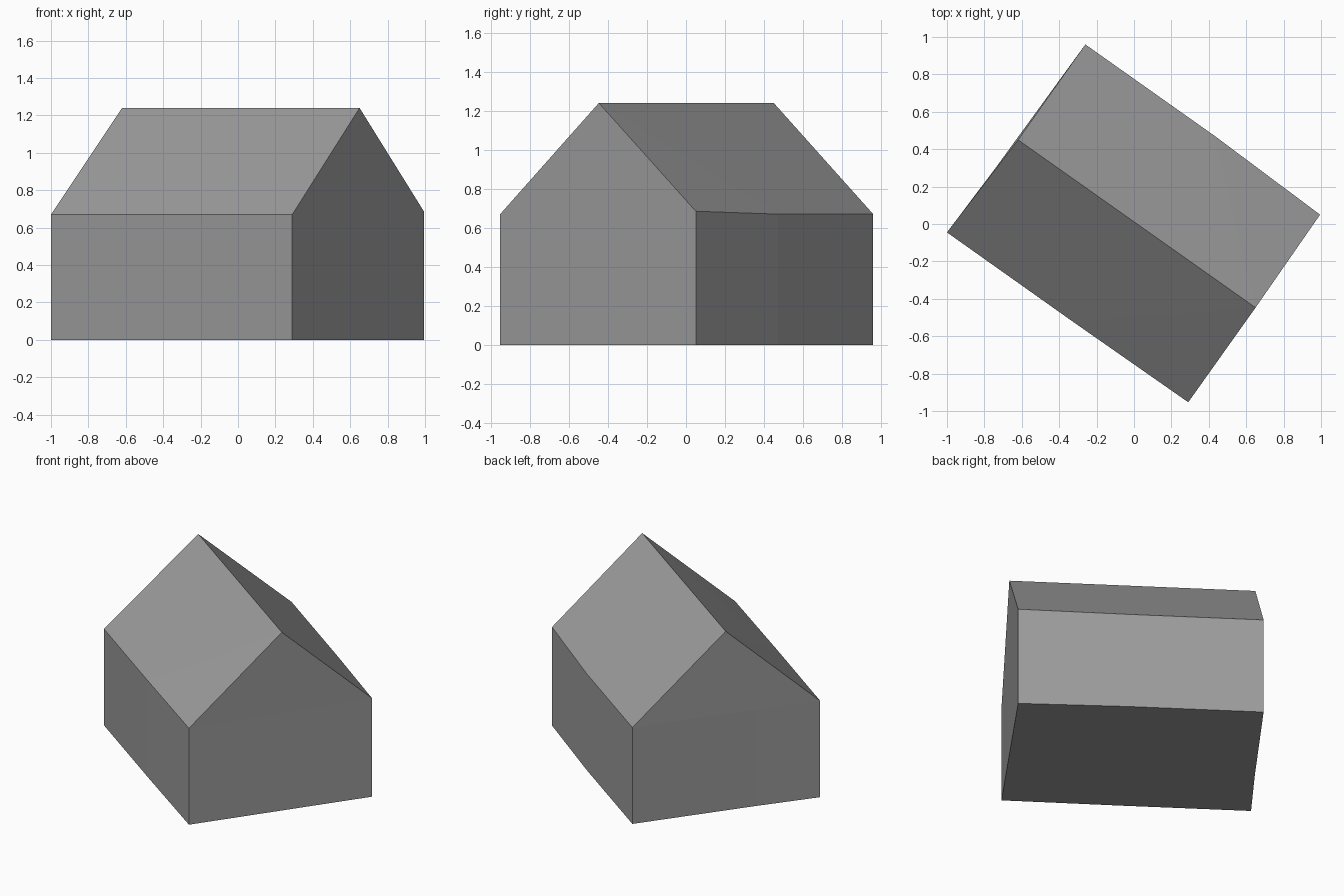
import bpy, bmesh
from mathutils import Vector

cube = bpy.data.objects.get("Cube")
if cube:
    bpy.data.objects.remove(cube)


def make_material(name, colour):
    mat = bpy.data.materials.new(name)
    mat.use_nodes = True
    mat.diffuse_color = colour
    mat.node_tree.nodes["Principled BSDF"].inputs["Base Color"].default_value = colour
    return mat


EAVE, RIDGE = 0.67, 1.24
grey = make_material("plain grey", (0.33, 0.33, 0.33, 1))

# Eave outline, anticlockwise: front wall, right gable, back wall, left gable
front = [(-1.0, -0.045, EAVE), (-0.33, -0.52, EAVE), (0.29, -0.953, EAVE)]
back = [(0.995, 0.05, 0.685), (0.43, 0.472, EAVE), (-0.26, 0.96, EAVE)]
left_bend = (-0.74, 0.30, EAVE)
ridge = [(0.65, -0.447, RIDGE), (-0.62, 0.45, RIDGE)]

bm = bmesh.new()
eaves = [bm.verts.new(p) for p in front + back + [left_bend]]
ground = [bm.verts.new((v.co.x, v.co.y, 0)) for v in eaves]
ridge_right, ridge_left = [bm.verts.new(p) for p in ridge]

# Walls and floor
count = len(eaves)
for i in range(count):
    j = (i + 1) % count
    bm.faces.new((ground[i], ground[j], eaves[j], eaves[i]))
bm.faces.new(ground[::-1])

# Gable ends
f0, f1, f2, b0, b1, b2, bend = eaves
bm.faces.new((f2, b0, ridge_right))
bm.faces.new((b2, bend, ridge_left))
bm.faces.new((bend, f0, ridge_left))

# Roof slopes
for start, mid, end, top_end, top_start in (
        (f0, f1, f2, ridge_right, ridge_left),
        (b0, b1, b2, ridge_left, ridge_right)):
    bm.faces.new((start, mid, top_start))
    bm.faces.new((mid, end, top_end))
    bm.faces.new((mid, top_end, top_start))

bmesh.ops.recalc_face_normals(bm, faces=bm.faces)
mesh = bpy.data.meshes.new("gabled_house")
bm.to_mesh(mesh)
bm.free()
mesh.materials.append(grey)
house = bpy.data.objects.new("gabled_house", mesh)
bpy.context.collection.objects.link(house)
